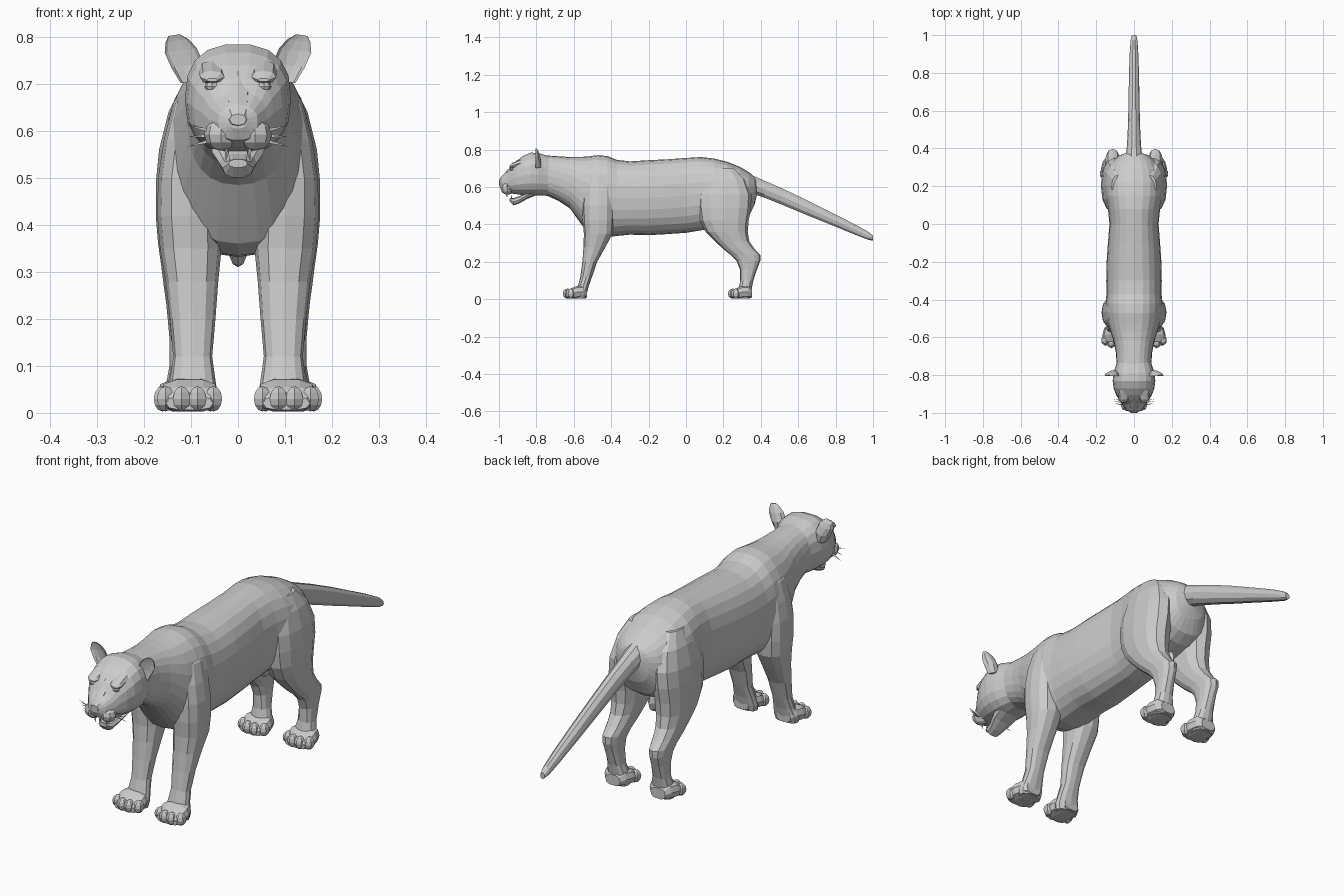
import bpy, bmesh, math
from mathutils import Vector


def new_object(name, bm):
    bmesh.ops.recalc_face_normals(bm, faces=bm.faces)
    mesh = bpy.data.meshes.new(name)
    bm.to_mesh(mesh)
    bm.free()
    ob = bpy.data.objects.new(name, mesh)
    bpy.context.collection.objects.link(ob)
    return ob


def spow(v, p):
    return math.copysign(abs(v) ** p, v)


def skin(name, rings):
    """Bridge a list of point rings and cap both ends."""
    bm = bmesh.new()
    loops = [[bm.verts.new(p) for p in r] for r in rings]
    n = len(loops[0])
    for a, b in zip(loops, loops[1:]):
        for i in range(n):
            j = (i + 1) % n
            bm.faces.new((a[i], a[j], b[j], b[i]))
    bm.faces.new(loops[0])
    bm.faces.new(loops[-1])
    return new_object(name, bm)


def loft_y(name, rows, n=20, p=0.85, cx=0.0):
    """Rows of (y, z low, z high, half width)."""
    rings = []
    for y, z0, z1, w in rows:
        rings.append([Vector((cx + w * spow(math.cos(a), p), y,
                              (z0 + z1) / 2 + (z1 - z0) / 2 * spow(math.sin(a), p)))
                      for a in (2 * math.pi * i / n for i in range(n))])
    return skin(name, rings)


def loft_z(name, rows, n=12, p=0.85):
    """Rows of (z, y front, y back, x inner, x outer)."""
    rings = []
    for z, y0, y1, x0, x1 in rows:
        rings.append([Vector(((x0 + x1) / 2 + (x1 - x0) / 2 * spow(math.cos(a), p),
                              (y0 + y1) / 2 + (y1 - y0) / 2 * spow(math.sin(a), p), z))
                      for a in (2 * math.pi * i / n for i in range(n))])
    return skin(name, rings)


def ball(name, loc, size, seg=8):
    bm = bmesh.new()
    bmesh.ops.create_uvsphere(bm, u_segments=seg, v_segments=6, radius=1)
    for v in bm.verts:
        v.co = Vector(loc) + Vector(c * s for c, s in zip(v.co, size))
    return new_object(name, bm)


def spike(name, base, tip, r):
    """Thin three-sided cone."""
    base, tip = Vector(base), Vector(tip)
    q = (tip - base).to_track_quat('Z', 'Y')
    bm = bmesh.new()
    vs = [bm.verts.new(base + q @ Vector((r * math.cos(a), r * math.sin(a), 0)))
          for a in (0, 2.094, 4.189)]
    t = bm.verts.new(tip)
    bm.faces.new(vs)
    for i in range(3):
        bm.faces.new((vs[i], vs[(i + 1) % 3], t))
    return new_object(name, bm)


def both_sides(ob):
    """Mirrored copy on the -x side, kept in the same object."""
    m = ob.modifiers.new("mirror", 'MIRROR')
    m.use_clip = False
    m.use_mirror_merge = False


# Torso with neck and rump
loft_y("torso", [
    (-0.80, 0.56, 0.775, 0.095), (-0.74, 0.552, 0.768, 0.092), (-0.68, 0.525, 0.764, 0.096),
    (-0.62, 0.485, 0.760, 0.108), (-0.57, 0.415, 0.760, 0.125), (-0.53, 0.36, 0.763, 0.138),
    (-0.47, 0.335, 0.770, 0.148), (-0.42, 0.332, 0.765, 0.150), (-0.37, 0.338, 0.745, 0.146),
    (-0.30, 0.345, 0.737, 0.147), (-0.20, 0.342, 0.743, 0.145), (-0.10, 0.348, 0.748, 0.138),
    (0.00, 0.355, 0.755, 0.130), (0.08, 0.368, 0.760, 0.138), (0.15, 0.38, 0.752, 0.152),
    (0.22, 0.39, 0.735, 0.155), (0.29, 0.41, 0.707, 0.138), (0.335, 0.44, 0.68, 0.112),
    (0.365, 0.50, 0.655, 0.075), (0.378, 0.55, 0.635, 0.035)], n=24)

# Head, muzzle and open lower jaw
loft_y("head", [
    (-0.997, 0.605, 0.635, 0.018), (-0.985, 0.580, 0.655, 0.042), (-0.955, 0.566, 0.682, 0.062),
    (-0.935, 0.564, 0.712, 0.076), (-0.905, 0.560, 0.742, 0.095), (-0.87, 0.555, 0.768, 0.108),
    (-0.83, 0.552, 0.785, 0.113), (-0.79, 0.552, 0.783, 0.109), (-0.73, 0.555, 0.765, 0.090)],
    n=18, p=0.8)
loft_y("lower_jaw", [
    (-0.943, 0.522, 0.540, 0.020), (-0.922, 0.500, 0.542, 0.033), (-0.89, 0.512, 0.552, 0.040),
    (-0.85, 0.535, 0.575, 0.055), (-0.80, 0.555, 0.60, 0.060)], n=10)
loft_y("nose", [(-1.0, 0.612, 0.636, 0.018), (-0.985, 0.605, 0.658, 0.026),
                (-0.93, 0.64, 0.718, 0.028), (-0.89, 0.70, 0.752, 0.025)], n=8)
both_sides(ball("lip_pad", (0.036, -0.955, 0.592), (0.036, 0.036, 0.034)))
both_sides(ball("eye", (0.055, -0.928, 0.695), (0.016, 0.014, 0.011)))
both_sides(loft_y("brow", [(-0.945, 0.705, 0.712, 0.012), (-0.93, 0.700, 0.728, 0.026),
                           (-0.88, 0.71, 0.75, 0.028)], n=8, cx=0.055))
both_sides(spike("upper_fang", (0.026, -0.957, 0.572), (0.026, -0.957, 0.538), 0.007))
both_sides(spike("lower_fang", (0.020, -0.932, 0.535), (0.020, -0.936, 0.560), 0.006))

# Whiskers
for z, dy, dz in ((0.60, -0.004, 0.012), (0.59, 0.008, -0.002), (0.58, 0.018, -0.014)):
    both_sides(spike("whisker", (0.055, -0.955 + dy, z), (0.11, -0.945 + dy, z + dz), 0.005))

# Cupped ears: outer shell rings rising to the rim, then an inner hollow
ear_rows = [(0.100, 0.705, 0.022, 0.030), (0.108, 0.740, 0.034, 0.032), (0.122, 0.772, 0.034, 0.024),
            (0.130, 0.792, 0.024, 0.015), (0.136, 0.804, 0.012, 0.006)]
rings = []
for x, z, rx, ry in ear_rows:
    ring = []
    for i in range(10):
        a = 2 * math.pi * i / 10
        dent = 0.55 if math.sin(a) < -0.1 else 1.0
        ring.append(Vector((x + rx * math.cos(a), -0.805 + ry * math.sin(a) * (1 - 1.4 * (dent < 1)), z
                            - 0.15 * rx * math.cos(a))))
    rings.append(ring)
both_sides(skin("ear", rings))

# Front legs with shoulders
both_sides(loft_z("front_leg", [
    (0.72, -0.49, -0.43, 0.04, 0.100), (0.66, -0.53, -0.395, 0.04, 0.138),
    (0.58, -0.55, -0.385, 0.04, 0.158), (0.50, -0.555, -0.383, 0.04, 0.170),
    (0.42, -0.553, -0.385, 0.035, 0.172), (0.35, -0.546, -0.392, 0.035, 0.166),
    (0.28, -0.548, -0.430, 0.042, 0.154), (0.20, -0.554, -0.475, 0.048, 0.145),
    (0.12, -0.565, -0.502, 0.055, 0.138), (0.07, -0.578, -0.520, 0.048, 0.145),
    (0.03, -0.590, -0.530, 0.042, 0.158), (0.005, -0.590, -0.535, 0.048, 0.152)]))

# Hind legs with thighs and hocks
both_sides(loft_z("hind_leg", [
    (0.70, 0.14, 0.26, 0.04, 0.118), (0.64, 0.09, 0.32, 0.04, 0.148),
    (0.56, 0.065, 0.350, 0.04, 0.168), (0.49, 0.065, 0.348, 0.04, 0.175),
    (0.42, 0.075, 0.335, 0.042, 0.175), (0.36, 0.105, 0.330, 0.048, 0.170),
    (0.31, 0.155, 0.338, 0.058, 0.163), (0.27, 0.197, 0.365, 0.066, 0.158),
    (0.235, 0.240, 0.398, 0.074, 0.153), (0.205, 0.270, 0.397, 0.078, 0.150),
    (0.16, 0.288, 0.380, 0.078, 0.146), (0.10, 0.290, 0.360, 0.074, 0.146),
    (0.05, 0.280, 0.350, 0.060, 0.155), (0.005, 0.275, 0.342, 0.062, 0.155)]))

# Paws: a pad and four toes each
for part, y, cx in (("front", -0.655, 0.103), ("hind", 0.228, 0.110)):
    both_sides(loft_y(part + "_paw", [
        (y + 0.012, 0.006, 0.035, 0.050), (y + 0.035, 0.002, 0.056, 0.064),
        (y + 0.070, 0.002, 0.072, 0.064), (y + 0.105, 0.004, 0.075, 0.054),
        (y + 0.125, 0.008, 0.055, 0.036)], n=10, p=0.7, cx=cx))
    for i, back in enumerate((0.030, 0.014, 0.014, 0.030)):
        both_sides(ball(part + "_toe", (cx + (i - 1.5) * 0.034, y + back + 0.008, 0.030),
                        (0.021, 0.026, 0.027), 6))

# Tail
loft_y("tail", [
    (0.30, 0.58, 0.69, 0.050), (0.36, 0.560, 0.662, 0.043), (0.42, 0.540, 0.636, 0.037),
    (0.52, 0.500, 0.592, 0.032), (0.65, 0.446, 0.530, 0.029), (0.78, 0.394, 0.464, 0.027),
    (0.90, 0.345, 0.403, 0.023), (0.975, 0.316, 0.361, 0.018), (1.0, 0.312, 0.340, 0.011)],
    n=10, p=1.0)

# Small underside bump between the hind legs
ball("underside_bump", (0, 0.20, 0.36), (0.022, 0.06, 0.05))
